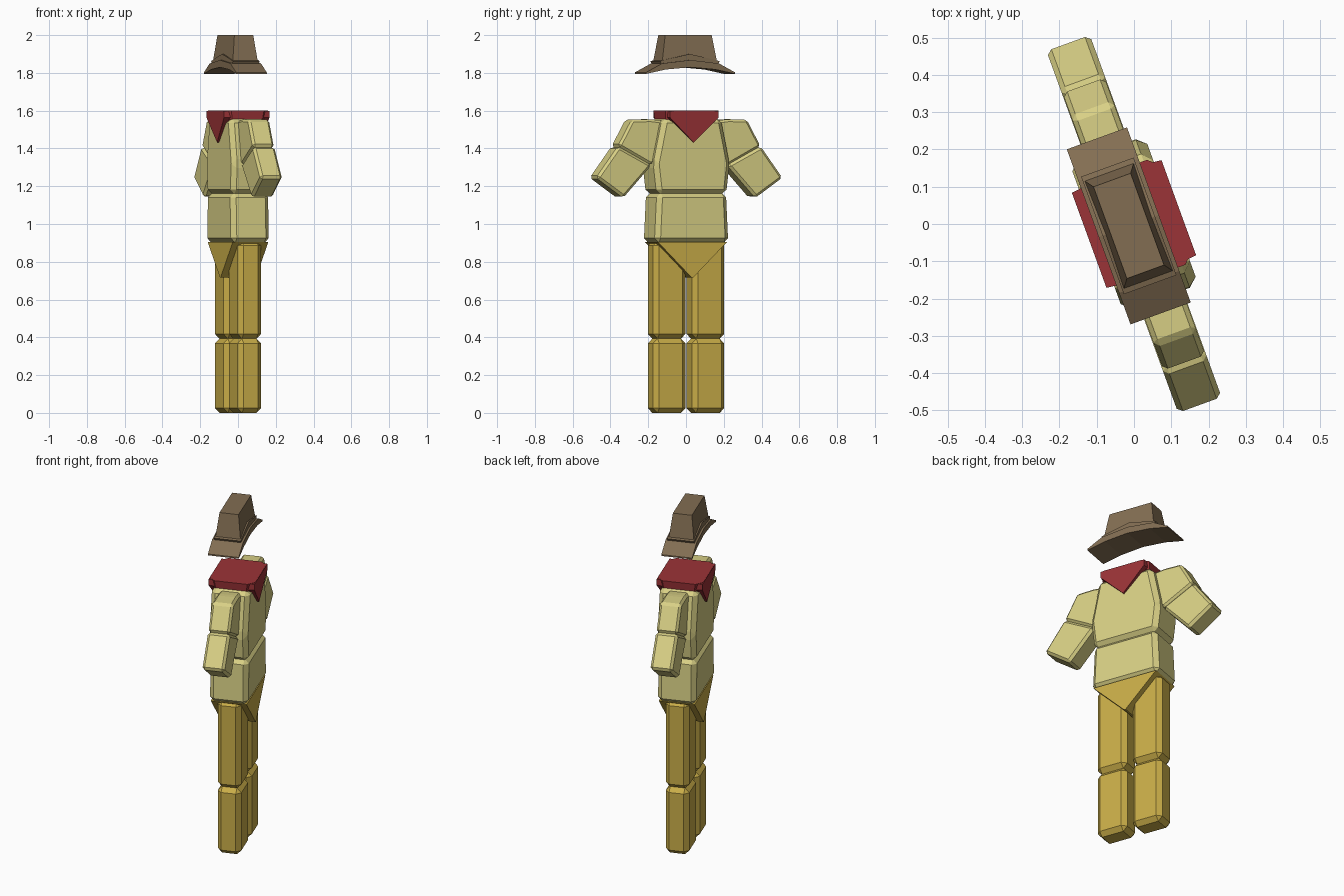
import bpy, bmesh, math

if "Cube" in bpy.data.objects:
    bpy.data.objects.remove(bpy.data.objects["Cube"])

TURN = math.radians(-70)   # the figure stands turned about the vertical axis


def material(name, rgb):
    m = bpy.data.materials.new(name)
    m.diffuse_color = (*rgb, 1)
    m.use_nodes = True
    m.node_tree.nodes["Principled BSDF"].inputs["Base Color"].default_value = m.diffuse_color
    return m


SHIRT = material("pale_khaki", (0.69, 0.63, 0.235))
PANTS = material("mustard", (0.59, 0.42, 0.065))
RED = material("dark_red", (0.33, 0.033, 0.038))
HAT = material("brown_felt", (0.225, 0.155, 0.085))


def loft(name, ring_a, ring_b, mat, bevel=0.0, shift=0.0):
    """Closed solid between two matching rings of points."""
    bm = bmesh.new()
    a = [bm.verts.new(p) for p in ring_a]
    b = [bm.verts.new(p) for p in ring_b]
    n = len(a)
    bm.faces.new(a)
    bm.faces.new(b[::-1])
    for i in range(n):
        j = (i + 1) % n
        bm.faces.new((a[j], a[i], b[i], b[j]))
    bmesh.ops.recalc_face_normals(bm, faces=bm.faces[:])
    if bevel:
        bmesh.ops.bevel(bm, geom=bm.edges[:], offset=bevel, segments=1,
                        affect='EDGES', clamp_overlap=True)
        bmesh.ops.recalc_face_normals(bm, faces=bm.faces[:])
    me = bpy.data.meshes.new(name)
    bm.to_mesh(me)
    bm.free()
    me.materials.append(mat)
    ob = bpy.data.objects.new(name, me)
    ob.rotation_euler.z = TURN
    ob.location = (shift * math.cos(TURN + math.pi / 2),
                   shift * math.sin(TURN + math.pi / 2), 0)
    bpy.context.collection.objects.link(ob)
    return ob


def prism(name, profile, depth, mat, bevel=0.0, shift=0.0):
    """Side-to-side profile (u, z) pushed through to +-depth."""
    return loft(name, [(u, -depth, z) for u, z in profile],
                [(u, depth, z) for u, z in profile], mat, bevel, shift)


def both(half):
    """Complete a symmetric profile from its right half."""
    return half + [(-u, z) for u, z in reversed(half) if u]


def octagon(w, d, c, z):
    return [(w, d - c, z), (w - c, d, z), (c - w, d, z), (-w, d - c, z),
            (-w, c - d, z), (c - w, -d, z), (w - c, -d, z), (w, c - d, z)]


def rect(w, d, z):
    return [(-w, -d, z), (w, -d, z), (w, d, z), (-w, d, z)]


# Legs and arms, one of each per side
for side, s in (("left", -1), ("right", 1)):
    def leg(z0, z1):
        return [(s * 0.018, z0), (s * 0.2, z0), (s * 0.2, z1), (s * 0.018, z1)]
    prism(side + "_shin", leg(0.0, 0.393), 0.066, PANTS, 0.025)
    prism(side + "_thigh", leg(0.393, 0.91), 0.066, PANTS, 0.025)
    upper = [(0.10, 1.54), (0.22, 1.555), (0.325, 1.552), (0.402, 1.412),
             (0.218, 1.312), (0.10, 1.40)]
    fore = [(0.402, 1.412), (0.525, 1.245), (0.372, 1.138), (0.212, 1.312)]
    prism(side + "_upper_sleeve", [(s * u, z) for u, z in upper], 0.06, SHIRT, 0.013)
    prism(side + "_lower_sleeve", [(s * u, z) for u, z in fore], 0.062, SHIRT, 0.014)

# Hip wedge
prism("hips", [(-0.195, 0.905), (0.195, 0.905), (0.005, 0.717), (-0.005, 0.717)],
      0.1, PANTS)

# Shirt body
prism("shirt_waist", both([(0.208, 0.9), (0.195, 1.165)]), 0.107, SHIRT, 0.025)
prism("shirt_chest", both([(0.196, 1.158), (0.215, 1.32), (0.165, 1.56)]),
      0.107, SHIRT, 0.025)

# Neckerchief: collar band with a hanging point on each side
loft("neckerchief_band", octagon(0.145, 0.12, 0.035, 1.553),
     octagon(0.15, 0.127, 0.035, 1.6), RED)
for side, s in (("front", -1), ("back", 1)):
    tri = [(-0.14, 1.598), (0.14, 1.598), (0.14, 1.563), (0, 1.432), (-0.14, 1.563)]
    loft("neckerchief_point_" + side,
         [(u, s * 0.09, z) for u, z in tri],
         [(u * 0.97, s * (0.128 if z > 1.5 else 0.118), z) for u, z in tri], RED)

# Hat: tapered crown, arched band and drooping brim
OFF = -0.015
loft("hat_crown", rect(0.155, 0.071, 1.855), rect(0.131, 0.053, 2.0), HAT, 0, OFF)
prism("hat_band", both([(0, 1.85), (0.15, 1.83), (0.168, 1.862), (0.13, 1.872), (0, 1.9)]),
      0.075, HAT, 0, OFF)
prism("hat_brim", both([(0, 1.83), (0.14, 1.818), (0.25, 1.795), (0.25, 1.803),
                        (0.16, 1.85), (0, 1.868)]), 0.086, HAT, 0, OFF)
